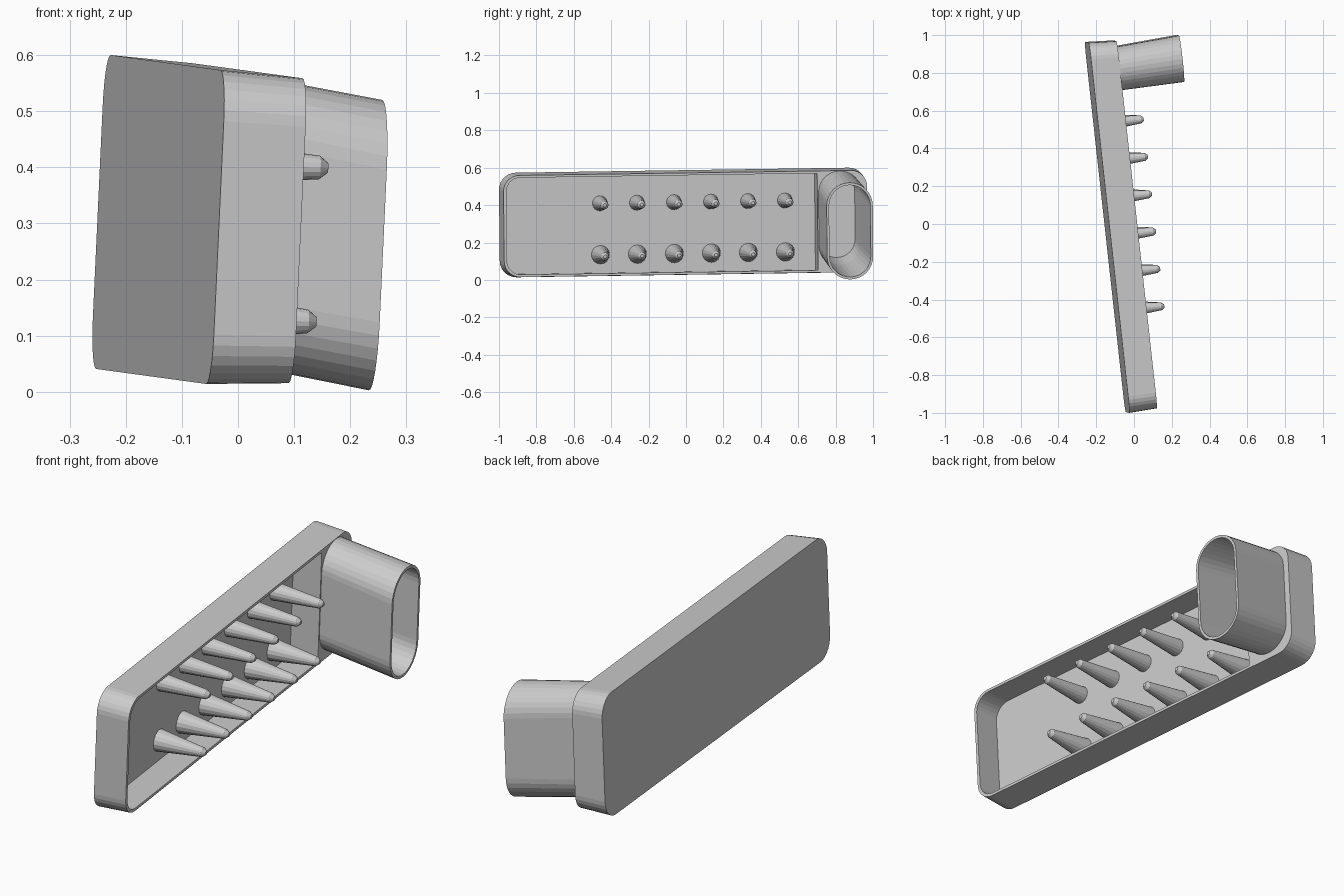
import bpy, bmesh, math
from mathutils import Matrix, Vector

if "Cube" in bpy.data.objects:
    bpy.data.objects.remove(bpy.data.objects["Cube"])

# Leaning frame: local x = tray length, y = tray height, z = outward from the back
W = Vector((0.993, 0.110, -0.045)).normalized()
U = Vector((-0.111, 0.994, 0.015))
U = (U - W * U.dot(W)).normalized()
V = W.cross(U)
FRAME = Matrix.Translation((-0.142, -0.018, 0.307)) @ Matrix((U, V, W)).transposed().to_4x4()

grey = bpy.data.materials.new("light_grey")
grey.diffuse_color = (0.6, 0.6, 0.6, 1)
grey.use_nodes = True
grey.node_tree.nodes["Principled BSDF"].inputs["Base Color"].default_value = grey.diffuse_color


def rounded(u0, u1, v0, v1, r_low, r_high, w, seg=7):
    """Rounded rectangle ring; separate radii for the low-u and high-u ends."""
    pts = []
    for cu, cv, r, start in ((u1, v1, r_high, 0), (u0, v1, r_low, 90),
                             (u0, v0, r_low, 180), (u1, v0, r_high, 270)):
        su = -1 if cu == u1 else 1
        sv = -1 if cv == v1 else 1
        for i in range(seg + 1):
            a = math.radians(start + 90 * i / seg)
            pts.append((cu + su * r + r * math.cos(a), cv + sv * r + r * math.sin(a), w))
    return pts


def circle(u, v, r, w, n=16):
    return [(u + r * math.cos(2 * math.pi * i / n), v + r * math.sin(2 * math.pi * i / n), w)
            for i in range(n)]


def loft(name, rings):
    """Closed solid through a stack of rings."""
    bm = bmesh.new()
    loops = [[bm.verts.new(p) for p in ring] for ring in rings]
    n = len(loops[0])
    for a, b in zip(loops, loops[1:]):
        for i in range(n):
            j = (i + 1) % n
            bm.faces.new((a[i], a[j], b[j], b[i]))
    bm.faces.new(loops[0][::-1])
    bm.faces.new(loops[-1])
    bmesh.ops.remove_doubles(bm, verts=bm.verts, dist=1e-5)
    bmesh.ops.recalc_face_normals(bm, faces=bm.faces)
    me = bpy.data.meshes.new(name)
    bm.to_mesh(me)
    bm.free()
    me.materials.append(grey)
    ob = bpy.data.objects.new(name, me)
    ob.matrix_world = FRAME
    bpy.context.collection.objects.link(ob)
    return ob


def cut(ob, cutters):
    for c in cutters:
        m = ob.modifiers.new("cut", 'BOOLEAN')
        m.operation, m.object, m.solver = 'DIFFERENCE', c, 'EXACT'
    bpy.context.view_layer.update()
    me = bpy.data.meshes.new_from_object(ob.evaluated_get(bpy.context.evaluated_depsgraph_get()))
    ob.modifiers.clear()
    ob.data = me


def stadium(u, v, hw, hh, w):
    return rounded(u - hw, u + hw, v - hh, v + hh, hw - 0.001, hw - 0.001, w, 8)


# Tray, slightly narrower towards its open side
tray = loft("tray", [rounded(-0.986, 0.986, -0.28, 0.28, 0.09, 0.09, 0),
                     rounded(-0.978, 0.978, -0.272, 0.272, 0.085, 0.085, 0.148)])
pocket = loft("pocket_cutter", [rounded(-0.967, 0.71, -0.263, 0.263, 0.075, 0.0, 0.015),
                                rounded(-0.963, 0.71, -0.259, 0.259, 0.075, 0.0, 0.16)])

# Leaning oval socket with an open end: (u, v, half width, half height, w)
sections = [(0.825, 0.028, 0.113, 0.24, 0.016),
            (0.832, 0.013, 0.116, 0.257, 0.148),
            (0.846, -0.0365, 0.124, 0.259, 0.485)]
socket = loft("handle_socket", [stadium(*s) for s in sections])
T = 0.013
bore_rings = [stadium(u, v, hw - T, hh - T, w) for u, v, hw, hh, w in sections]
bore_rings.append(stadium(0.847, -0.040, 0.124 - T, 0.259 - T, 0.51))
bore = loft("bore_cutter", bore_rings)

cut(tray, [pocket, bore])
cut(socket, [bore])
for c in (pocket, bore):
    bpy.data.objects.remove(c)

# Two rows of tapered pins on the tray floor
for row, v, r, length in (("upper", 0.11, 0.041, 0.235), ("lower", -0.165, 0.05, 0.227)):
    for i in range(6):
        u = -0.445 + 0.199 * i
        loft(f"{row}_pin_{i + 1}", [circle(u, v, r, 0.013),
                                    circle(u, v, 0.021, length),
                                    circle(u, v, 0.009, length + 0.015)])
